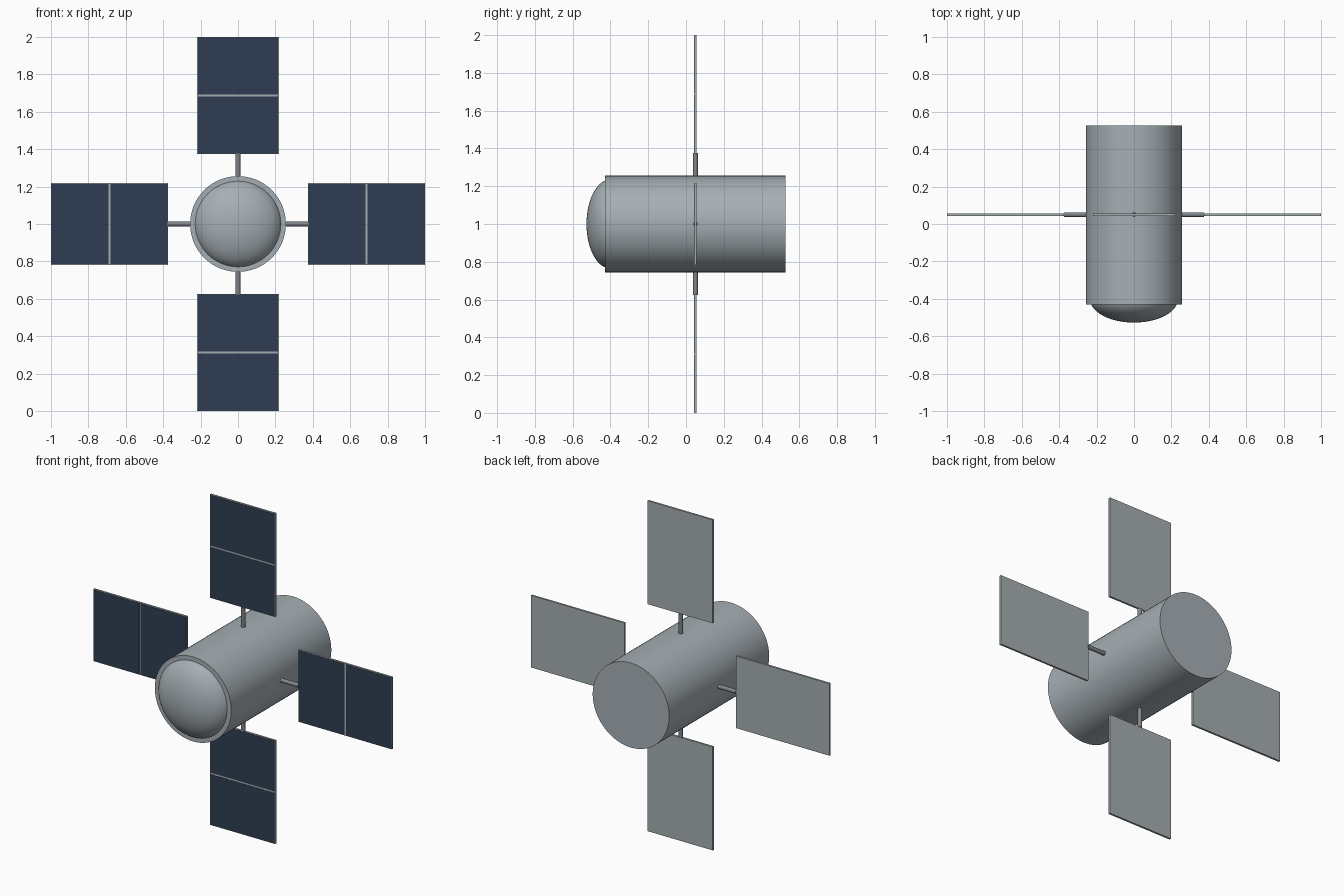
import bpy, bmesh, math
from mathutils import Matrix, Vector

cube = bpy.data.objects.get("Cube")
if cube:
    bpy.data.objects.remove(cube, do_unlink=True)


def material(name, rgb):
    m = bpy.data.materials.new(name)
    m.use_nodes = True
    color = (*rgb, 1.0)
    m.diffuse_color = color
    m.node_tree.nodes["Principled BSDF"].inputs["Base Color"].default_value = color
    return m


hull_grey = material("hull_grey", (0.38, 0.43, 0.46))
frame_grey = material("frame_grey", (0.38, 0.43, 0.44))
strut_grey = material("strut_grey", (0.22, 0.24, 0.26))
cell_blue = material("cell_blue", (0.028, 0.047, 0.085))

CENTER = Vector((0, 0, 1))
PANEL_Y = 0.05


def finish(name, bm, mat, smooth=False):
    bmesh.ops.recalc_face_normals(bm, faces=bm.faces)
    mesh = bpy.data.meshes.new(name)
    bm.to_mesh(mesh)
    bm.free()
    mesh.materials.append(mat)
    ob = bpy.data.objects.new(name, mesh)
    bpy.context.collection.objects.link(ob)
    if smooth:
        bpy.ops.object.select_all(action="DESELECT")
        ob.select_set(True)
        bpy.context.view_layer.objects.active = ob
        bpy.ops.object.shade_smooth_by_angle(angle=math.radians(35))
    return ob


def cylinder(name, radius, length, matrix, mat, sides):
    bm = bmesh.new()
    bmesh.ops.create_cone(bm, cap_ends=True, segments=sides, radius1=radius,
                          radius2=radius, depth=length, matrix=matrix)
    return finish(name, bm, mat, True)


def box(name, size, matrix, mat):
    bm = bmesh.new()
    bmesh.ops.create_cube(bm, size=1, matrix=matrix @ Matrix.Diagonal((*size, 1)))
    return finish(name, bm, mat)


# Main hull, lying along y
along_y = Matrix.Rotation(math.pi / 2, 4, "X")
front, back = -0.43, 0.527
cylinder("hull", 0.256, back - front,
         Matrix.Translation(CENTER + Vector((0, (front + back) / 2, 0))) @ along_y,
         hull_grey, 64)

# Flattened nose dome, closed where it meets the hull
bm = bmesh.new()
bmesh.ops.create_uvsphere(bm, u_segments=64, v_segments=32, radius=1)
bmesh.ops.transform(bm, verts=bm.verts, matrix=Matrix.Translation(
    CENTER + Vector((0, -0.40, 0))) @ along_y @ Matrix.Diagonal((0.236, 0.236, 0.127, 1)))
bmesh.ops.bisect_plane(bm, geom=bm.verts[:] + bm.edges[:] + bm.faces[:],
                       plane_co=(0, front, 0), plane_no=(0, 1, 0), clear_outer=True)
finish("nose_dome", bm, hull_grey, True)

# Four solar wings: local z points outward, local y stays front to back
for side, turn in (("top", 0), ("left", 1), ("bottom", 2), ("right", 3)):
    base = (Matrix.Translation(CENTER + Vector((0, PANEL_Y, 0)))
            @ Matrix.Rotation(turn * math.pi / 2, 4, "Y"))
    cylinder(side + "_strut", 0.0125, 0.14,
             base @ Matrix.Translation((0, 0, 0.305)), strut_grey, 16)
    box(side + "_panel", (0.436, 0.012, 0.626),
        base @ Matrix.Translation((0, 0, 0.687)), frame_grey)
    for half, z in (("inner", 0.5295), ("outer", 0.8445)):
        box(f"{side}_{half}_cells", (0.43, 0.002, 0.305),
            base @ Matrix.Translation((0, -0.0065, z)), cell_blue)
